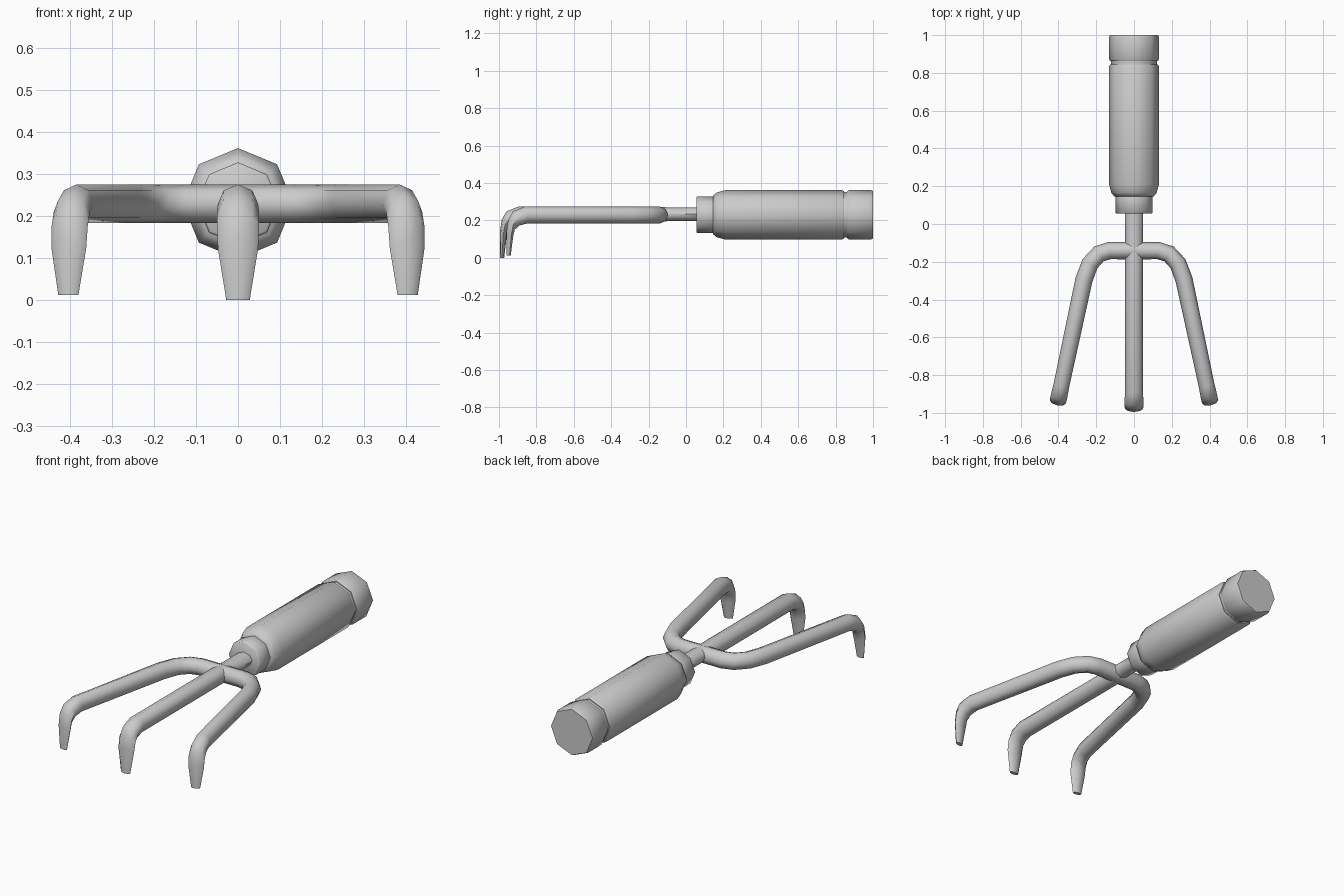
import bpy, bmesh, math
from mathutils import Vector

cube = bpy.data.objects.get("Cube")
if cube:
    bpy.data.objects.remove(cube, do_unlink=True)

grey = bpy.data.materials.new("plain grey")
grey.use_nodes = True
colour = (0.6, 0.6, 0.6, 1)
grey.diffuse_color = colour
grey.node_tree.nodes["Principled BSDF"].inputs["Base Color"].default_value = colour

SIDES = 8
AXIS = 0.23            # height of the handle axis
TOP, BOTTOM = 0.275, 0.183


def ring(top, bottom, side, half_width):
    """Eight-sided oval through a top and a bottom point."""
    top, bottom = Vector(top), Vector(bottom)
    mid, up = (top + bottom) / 2, (top - bottom) / 2
    angles = [math.tau * i / SIDES for i in range(SIDES)]
    return [mid + side * half_width * math.cos(a) + up * math.sin(a) for a in angles]


def loft(name, rings, start_cap=True, mirror=False):
    """Skin a row of rings into a capped tube."""
    bm = bmesh.new()
    loops = [[bm.verts.new(p) for p in r] for r in rings]
    for a, b in zip(loops, loops[1:]):
        for i in range(SIDES):
            j = (i + 1) % SIDES
            bm.faces.new((a[i], a[j], b[j], b[i]))
    if start_cap:
        bm.faces.new(loops[0])
    bm.faces.new(loops[-1])
    bmesh.ops.recalc_face_normals(bm, faces=bm.faces)
    mesh = bpy.data.meshes.new(name)
    bm.to_mesh(mesh)
    bm.free()
    mesh.materials.append(grey)
    obj = bpy.data.objects.new(name, mesh)
    bpy.context.collection.objects.link(obj)
    if mirror:
        obj.modifiers.new("Mirror", "MIRROR")
    bpy.ops.object.select_all(action="DESELECT")
    obj.select_set(True)
    bpy.context.view_layer.objects.active = obj
    bpy.ops.object.shade_smooth_by_angle(angle=math.radians(55))
    return obj


def turned(name, profile):
    """Eight-sided turned part along y from (y, radius) pairs."""
    x_axis = Vector((1, 0, 0))
    loft(name, [ring((0, y, AXIS + r), (0, y, AXIS - r), x_axis, r) for y, r in profile])


def claw(tip, heading, lift, scale):
    """Bent, tapering tine end; offsets run along the heading from the tip."""
    side = Vector((-heading.y, heading.x, 0))
    # outer offset, outer z, inner offset, inner z, half width
    shape = [(-0.10, TOP, -0.11, BOTTOM, 0.048),
             (-0.035, 0.248, -0.068, 0.172, 0.05),
             (-0.010, 0.205, -0.045, 0.150, 0.05),
             (0.0, 0.140, -0.035, 0.105, 0.048),
             (0.0, lift, -0.023, lift, 0.028)]
    return [ring(tip + heading * a + Vector((0, 0, za)),
                 tip + heading * b + Vector((0, 0, zb)), side, w * scale)
            for a, za, b, zb, w in shape]


# Handle: collar, grip, groove and end cap
turned("collar", [(0.055, 0.092), (0.06, 0.098), (0.14, 0.098), (0.15, 0.095)])
turned("grip", [(0.145, 0.104), (0.165, 0.120), (0.21, 0.132),
                (0.835, 0.132), (0.845, 0.126)])
turned("groove", [(0.84, 0.122), (0.87, 0.122)])
turned("end_cap", [(0.862, 0.126), (0.872, 0.132), (0.99, 0.132), (1.0, 0.127)])

# Middle tine and shank
ahead = Vector((0, -1, 0))
across = Vector((1, 0, 0))
shank = [ring((0, y, t), (0, y, b), across, 0.048)
         for y, t, b in [(0.08, 0.27, 0.197), (-0.1, 0.27, 0.197), (-0.16, TOP, BOTTOM)]]
loft("middle_tine", shank + claw(Vector((0, -0.995, 0)), ahead, 0.0, 1.0))

# Outer tines, mirrored about the shank
heading = Vector((0.21, -0.978, 0)).normalized()
path = [Vector((x, y, 0)) for x, y in
        [(0, -0.141), (0.13, -0.141), (0.185, -0.158), (0.233, -0.21), (0.265, -0.295)]]
arm = []
for i, p in enumerate(path):
    before = (p - path[i - 1]).normalized() if i else across
    after = (path[i + 1] - p).normalized() if i + 1 < len(path) else heading
    d = (before + after).normalized()
    arm.append(ring(p + Vector((0, 0, TOP)), p + Vector((0, 0, BOTTOM)),
                    Vector((-d.y, d.x, 0)), 0.046))
loft("outer_tines", arm + claw(Vector((0.407, -0.96, 0)), heading, 0.012, 0.88),
     start_cap=False, mirror=True)
